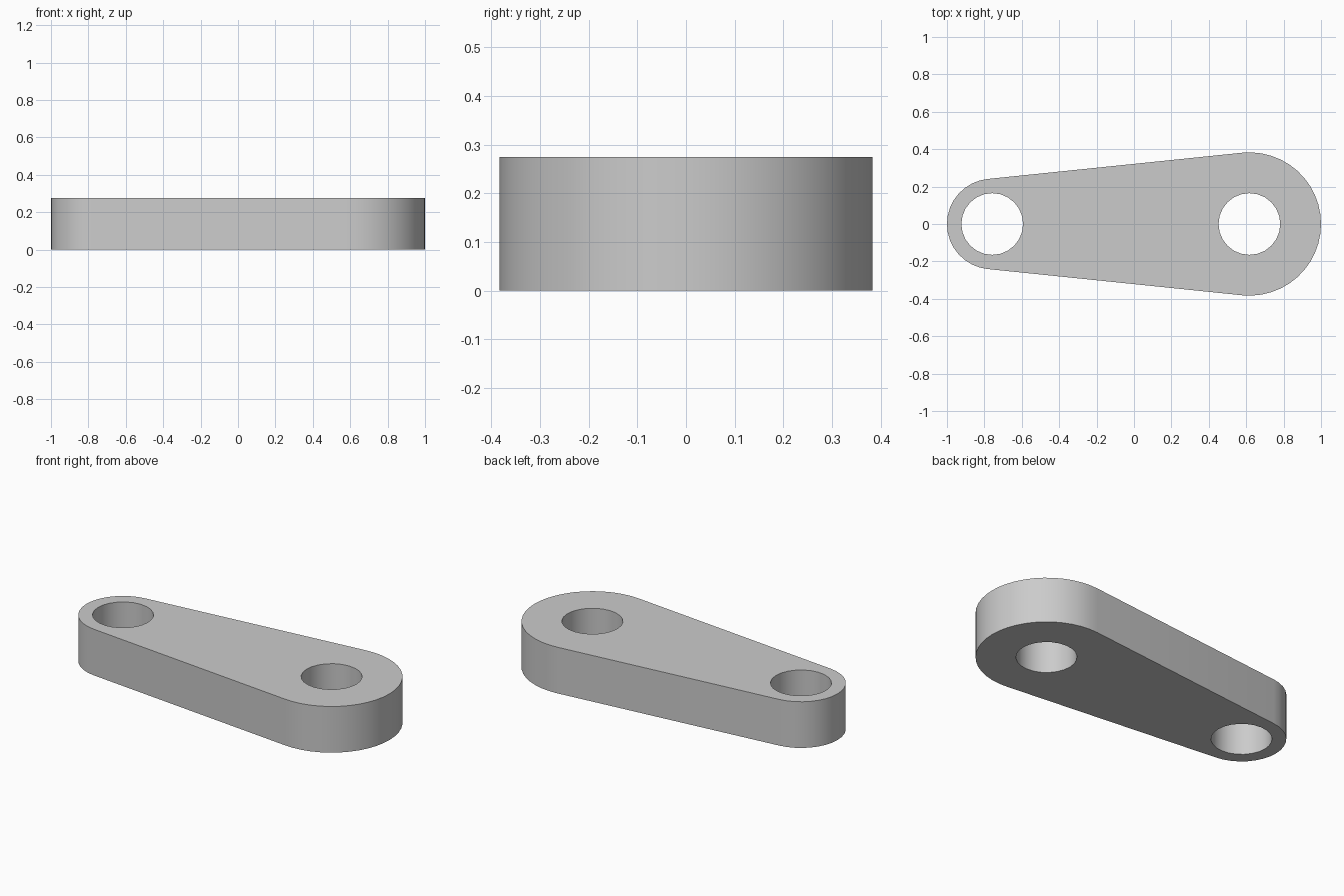
import bpy, bmesh
from math import pi, asin, cos, sin

if "Cube" in bpy.data.objects:
    bpy.data.objects.remove(bpy.data.objects["Cube"], do_unlink=True)

HEIGHT = 0.275
BIG_X, BIG_R = 0.617, 0.383
SMALL_X, SMALL_R = -0.758, 0.242
HOLE_R = 0.165

grey = bpy.data.materials.new("plain_grey")
grey.use_nodes = True
grey.diffuse_color = (0.6, 0.6, 0.6, 1)
grey.node_tree.nodes["Principled BSDF"].inputs["Base Color"].default_value = (0.6, 0.6, 0.6, 1)


def arc(cx, radius, start, end, steps):
    """Points along an arc centred on the x axis, both ends included."""
    angles = [start + (end - start) * i / steps for i in range(steps + 1)]
    return [(cx + radius * cos(a), radius * sin(a), 0) for a in angles]


def add_loop(bm, points):
    verts = [bm.verts.new(p) for p in points]
    return [bm.edges.new((v, verts[(i + 1) % len(verts)])) for i, v in enumerate(verts)]


# Outline: two round ends joined by their common tangents
tangent = pi / 2 + asin((BIG_R - SMALL_R) / (BIG_X - SMALL_X))
outline = arc(BIG_X, BIG_R, -tangent, tangent, 24)
outline += arc(SMALL_X, SMALL_R, tangent, 2 * pi - tangent, 16)

bm = bmesh.new()
edges = add_loop(bm, outline)

# Two equal pin holes
for x in (SMALL_X, BIG_X):
    edges += add_loop(bm, arc(x, HOLE_R, 0, 2 * pi, 24)[:-1])

# Fill around the holes and raise into a solid plate
bmesh.ops.triangle_fill(bm, edges=edges, use_beauty=True, normal=(0, 0, 1))
raised = bmesh.ops.extrude_face_region(bm, geom=bm.faces[:], use_keep_orig=True)
top = [g for g in raised["geom"] if isinstance(g, bmesh.types.BMVert)]
bmesh.ops.translate(bm, verts=top, vec=(0, 0, HEIGHT))
bmesh.ops.recalc_face_normals(bm, faces=bm.faces[:])

mesh = bpy.data.meshes.new("link_arm")
bm.to_mesh(mesh)
bm.free()
mesh.materials.append(grey)
link_arm = bpy.data.objects.new("link_arm", mesh)
bpy.context.collection.objects.link(link_arm)

# Smooth round walls, crisp rims
bpy.ops.object.select_all(action="DESELECT")
link_arm.select_set(True)
bpy.context.view_layer.objects.active = link_arm
bpy.ops.object.shade_smooth_by_angle(angle=pi / 6)
